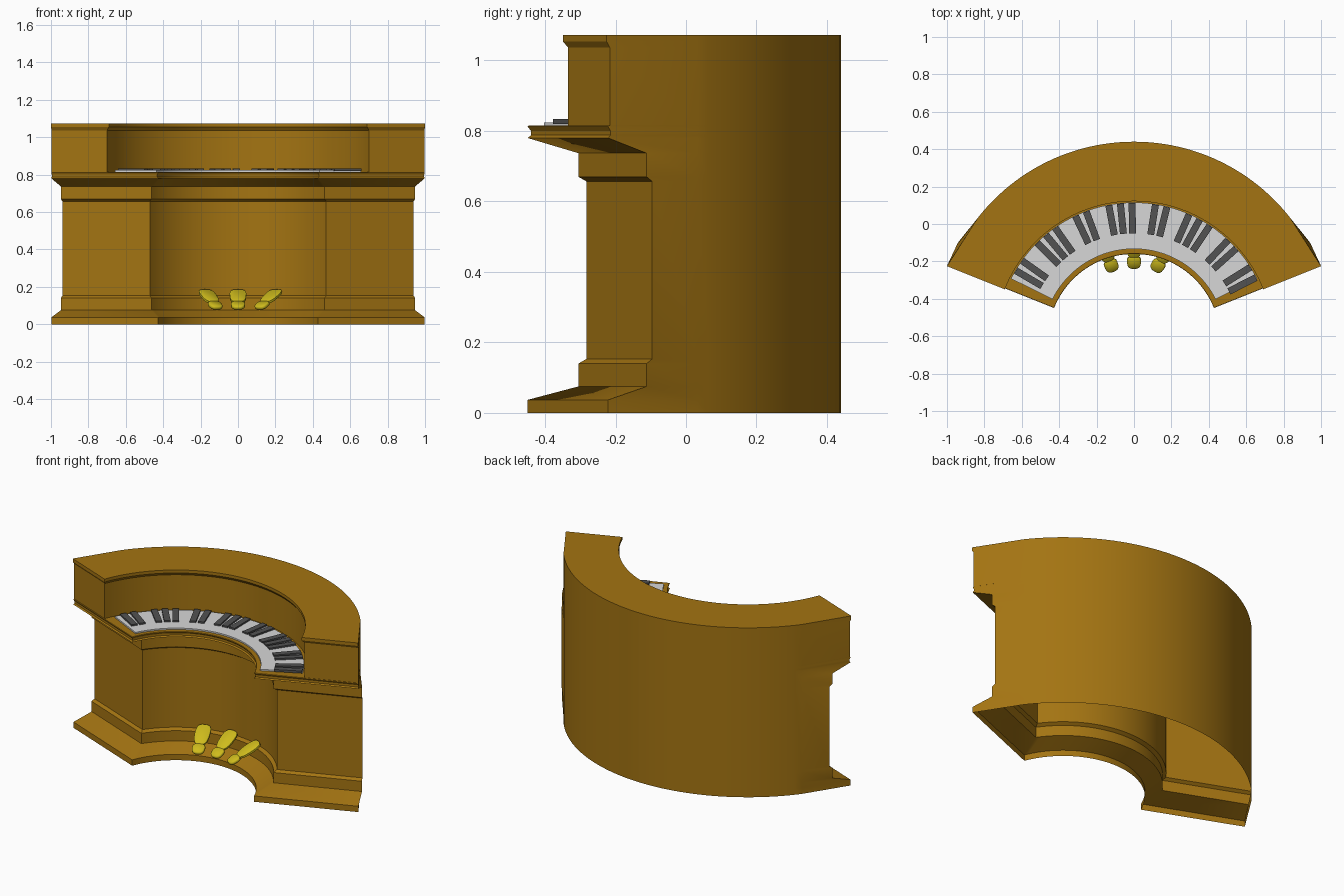
import bpy, bmesh, math
from mathutils import Matrix, Vector

if "Cube" in bpy.data.objects:
    bpy.data.objects.remove(bpy.data.objects["Cube"])

CY = -0.62        # centre of all arcs lies on x = 0
END = 21.8        # direction of the end planes, degrees above the x axis


def material(name, rgb):
    m = bpy.data.materials.new(name)
    m.use_nodes = True
    m.diffuse_color = (*rgb, 1)
    bsdf = next(n for n in m.node_tree.nodes if n.type == 'BSDF_PRINCIPLED')
    bsdf.inputs["Base Color"].default_value = (*rgb, 1)
    return m


wood = material("golden wood", (0.37, 0.175, 0.006))
ivory = material("key white", (0.68, 0.68, 0.68))
ebony = material("key black", (0.085, 0.085, 0.085))
brass = material("yellow brass", (0.62, 0.50, 0.012))


def finish(name, bm, mat, angle=30):
    bmesh.ops.recalc_face_normals(bm, faces=bm.faces)
    mesh = bpy.data.meshes.new(name)
    bm.to_mesh(mesh)
    bm.free()
    mesh.materials.append(mat)
    ob = bpy.data.objects.new(name, mesh)
    bpy.context.collection.objects.link(ob)
    bpy.ops.object.select_all(action='DESELECT')
    ob.select_set(True)
    bpy.context.view_layer.objects.active = ob
    bpy.ops.object.shade_smooth_by_angle(angle=math.radians(angle))
    return ob


def polar(r, deg, z):
    a = math.radians(deg)
    return Vector((r * math.cos(a), CY + r * math.sin(a), z))


def arc(r, start, count, z):
    """Points from the start angle round to its mirror image."""
    return [polar(r, start + (180 - 2 * start) * i / count, z) for i in range(count + 1)]


def loft(bm, loops):
    rows = [[bm.verts.new(p) for p in loop] for loop in loops]
    n = len(rows[0])
    for low, high in zip(rows, rows[1:]):
        for i in range(n):
            j = (i + 1) % n
            bm.faces.new((low[i], low[j], high[j], high[i]))
    return rows


# Curved case: one moulding profile of height, inner radius and end inset
profile = [
    (0.0, 0.46, 0), (0.037, 0.46, 0),                      # plinth
    (0.075, 0.56, 0.12), (0.14, 0.56, 0.12),               # foot moulding
    (0.153, 0.58, 0.138), (0.657, 0.58, 0.138),            # pedestal
    (0.67, 0.56, 0.12), (0.737, 0.56, 0.12),               # neck
    (0.78, 0.46, 0), (0.788, 0.468, 0.007), (0.80, 0.468, 0.007),
    (0.812, 0.46, 0), (0.815, 0.462, 0.002),               # key shelf
    (0.815, 0.755, 0.005), (1.037, 0.755, 0.005),          # upper case
    (1.054, 0.742, -0.005), (1.073, 0.742, -0.005),        # lid lip
]


def case_loop(z, r, inset):
    def end(radius):
        return END + math.degrees(math.asin(inset / radius))
    inner = arc(r, end(r), 48, z)
    back = arc(1.06, 38, 48, z)
    corner = polar(1.075, end(1.075), z)
    mirrored = Vector((-corner.x, corner.y, z))
    return inner + [mirrored] + back[::-1] + [corner]


bm = bmesh.new()
rows = loft(bm, [case_loop(*level) for level in profile])
bm.faces.new(rows[-1])
finish("curved_case", bm, wood)


# White keys: one curved slab
bm = bmesh.new()
slab = [arc(0.487, 26.5, 52, z) + arc(0.735, 26.5, 52, z)[::-1] for z in (0.813, 0.824)]
rows = loft(bm, slab)
count = len(rows[1]) // 2
for i in range(count - 1):
    a, b = rows[1][i], rows[1][i + 1]
    bm.faces.new((a, b, rows[1][-2 - i], rows[1][-1 - i]))
finish("white_keys", bm, ivory)


# Black keys: groups of two and three, counted in white key steps from the middle
bm = bmesh.new()
STEP = 4.9
for n in range(-12, 14):
    if n % 7 in (1, 4):
        continue
    turn = -0.8 + n * STEP
    if abs(turn) > 62.95:
        continue
    place = (Matrix.Translation((0, CY, 0.827))
             @ Matrix.Rotation(math.radians(-turn), 4, 'Z')
             @ Matrix.Translation((0, 0.651, 0))
             @ Matrix.Diagonal((0.037, 0.162, 0.014, 1)))
    bmesh.ops.create_cube(bm, size=1, matrix=place)
finish("black_keys", bm, ebony)


# Foot pedals: a broad sole and a small heel, sloping up into the case
def rounded_pad(bm, length, width, centre, place):
    loops = []
    for scale, z in ((0.85, -0.011), (1, -0.006), (1, 0.006), (0.85, 0.011)):
        loop = []
        for i in range(24):
            a = math.tau * i / 24
            c, s = math.cos(a), math.sin(a)
            x = math.copysign(abs(c) ** 0.7, c) * width * scale * (1 + 0.12 * s)
            y = math.copysign(abs(s) ** 0.7, s) * length * scale + centre
            loop.append(place @ Vector((x, y, z)))
        loops.append(loop)
    rows = loft(bm, loops)
    bm.faces.new(rows[0])
    bm.faces.new(rows[-1])


for name, turn, twist in (("left_pedal", 19.5, 12), ("middle_pedal", 0, 0), ("right_pedal", -17.5, -4)):
    bm = bmesh.new()
    place = (Matrix.Translation((0, CY, 0.132))
             @ Matrix.Rotation(math.radians(-turn), 4, 'Z')
             @ Matrix.Translation((0, 0.475, 0))
             @ Matrix.Rotation(math.radians(-twist), 4, 'Z')
             @ Matrix.Rotation(math.radians(27), 4, 'X'))
    rounded_pad(bm, 0.075, 0.044, 0.035, place)
    rounded_pad(bm, 0.036, 0.037, -0.068, place)
    finish(name, bm, brass, 50)
